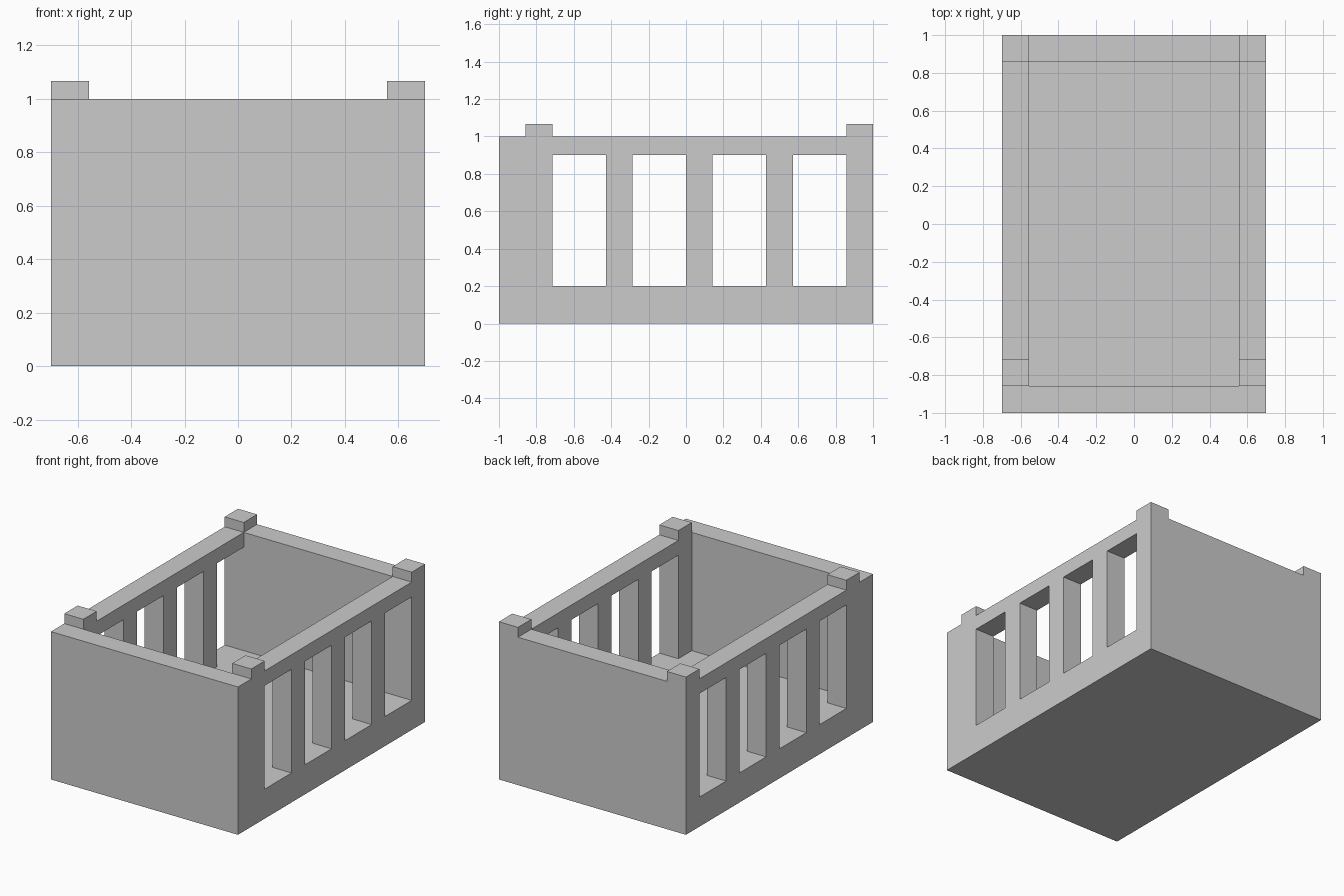
import bpy
import bmesh
from mathutils import Matrix, Vector

if "Cube" in bpy.data.objects:
    bpy.data.objects.remove(bpy.data.objects["Cube"])

T = 1 / 7                 # wall thickness, also the module for slats and gaps
HX, HY = 0.7, 1.0         # half width and half length
FLOOR, LINTEL, TOP, CAP = 0.2, 0.9, 1.0, 1.067


def box(name, x, y, z):
    """Box object from (min, max) ranges, origin at its centre."""
    lo, hi = Vector((x[0], y[0], z[0])), Vector((x[1], y[1], z[1]))
    bm = bmesh.new()
    bmesh.ops.create_cube(bm, size=1, matrix=Matrix.Diagonal((*(hi - lo), 1)))
    mesh = bpy.data.meshes.new(name)
    bm.to_mesh(mesh)
    bm.free()
    obj = bpy.data.objects.new(name, mesh)
    obj.location = (lo + hi) / 2
    bpy.context.collection.objects.link(obj)
    return obj


# Base slab, whose top is level with the window sills
box("base", (-HX, HX), (-HY, HY), (0, FLOOR))

# Solid end walls
box("front_wall", (-HX, HX), (-HY, -HY + T), (FLOOR, TOP))
box("back_wall", (-HX, HX), (HY - T, HY), (FLOOR, TOP))

for side, s in (("left", -1), ("right", 1)):
    x = sorted((s * HX, s * (HX - T)))

    # Slats: one module wide with two-module openings between them
    for i in range(4):
        y = -HY + T + i * 3 * T
        box(f"{side}_slat_{i + 1}", x, (y, y + T), (FLOOR, LINTEL))

    # Top rail across the slats
    box(f"{side}_rail", x, (-HY + T, HY - T), (LINTEL, TOP))

    # Raised caps: the front one sits behind the wall, the back one on it
    box(f"{side}_front_cap", x, (-HY + T, -HY + 2 * T), (TOP, CAP))
    box(f"{side}_back_cap", x, (HY - T, HY), (TOP, CAP))
